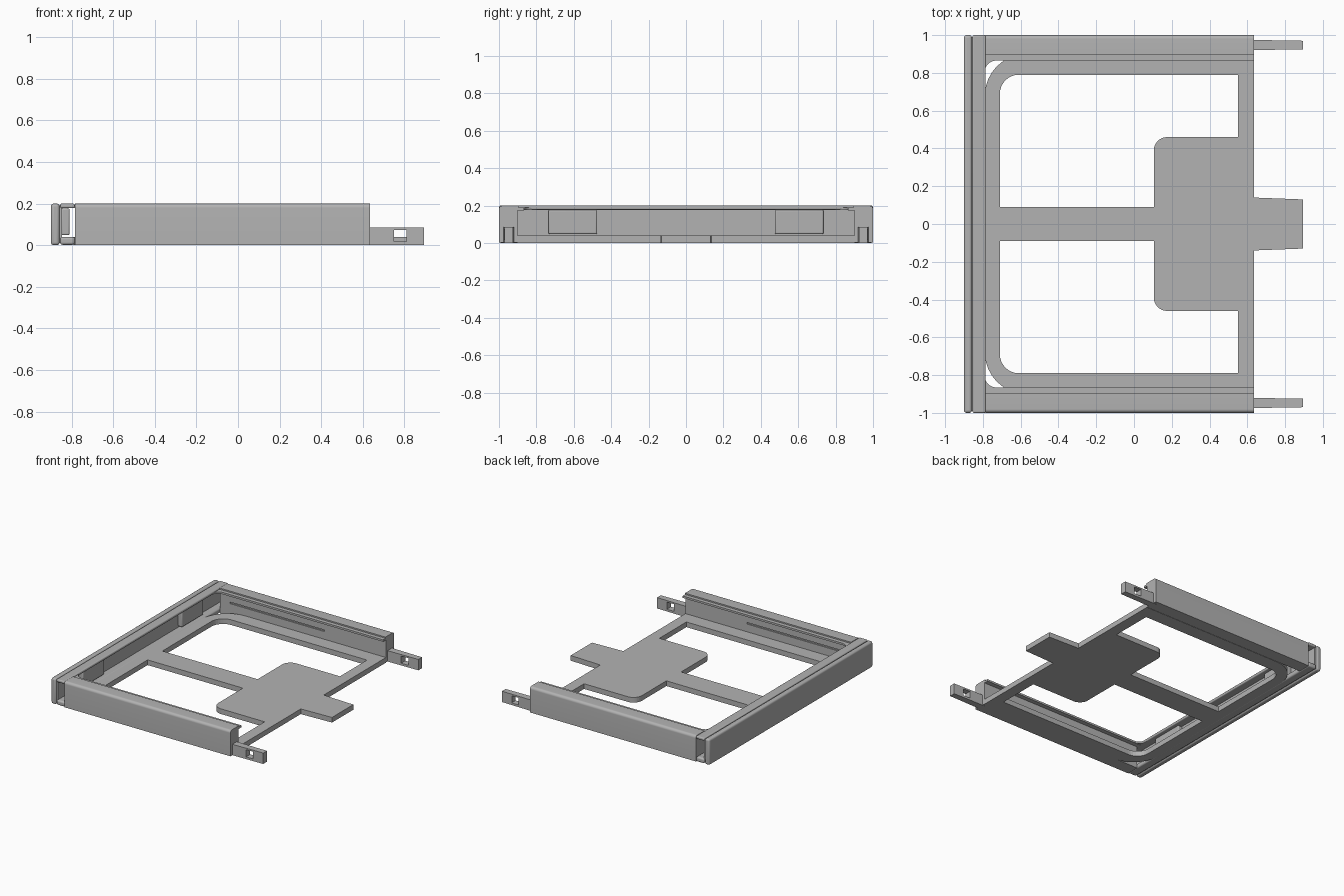
import bpy
import bmesh
import math
from mathutils import Vector

if "Cube" in bpy.data.objects:
    bpy.data.objects.remove(bpy.data.objects["Cube"], do_unlink=True)

grey = bpy.data.materials.new("plain grey")
grey.use_nodes = True
grey.diffuse_color = (0.45, 0.45, 0.45, 1)
grey.node_tree.nodes["Principled BSDF"].inputs["Base Color"].default_value = grey.diffuse_color


def rounded(points, steps=8):
    """Outline with (x, y, radius) corners turned into arcs."""
    out = []
    for i, p in enumerate(points):
        c = Vector(p[:2])
        if len(p) < 3:
            out.append(c)
            continue
        a = (Vector(points[i - 1][:2]) - c).normalized()
        b = (Vector(points[(i + 1) % len(points)][:2]) - c).normalized()
        half = a.angle(b) / 2
        centre = c + (a + b).normalized() * p[2] / math.sin(half)
        start = c + a * p[2] / math.tan(half) - centre
        end = c + b * p[2] / math.tan(half) - centre
        for k in range(steps + 1):
            v = start.lerp(end, k / steps) if k in (0, steps) else None
            if v is None:
                t = k / steps
                w = math.pi - 2 * half
                v = (start * math.sin((1 - t) * w) + end * math.sin(t * w)) / math.sin(w)
            out.append(centre + v)
    return out


def prism(name, points, low, high, axis="z", side=1):
    """Extrude an outline along z, or a (y, z) outline along x; side mirrors y."""
    bm = bmesh.new()
    vs = []
    for p in rounded(points):
        co = (p.x, p.y * side, low) if axis == "z" else (low, p.x * side, p.y)
        vs.append(bm.verts.new(co))
    face = bm.faces.new(vs)
    ext = bmesh.ops.extrude_face_region(bm, geom=[face])
    move = (0, 0, high - low) if axis == "z" else (high - low, 0, 0)
    bmesh.ops.translate(bm, vec=move, verts=[g for g in ext["geom"] if isinstance(g, bmesh.types.BMVert)])
    bmesh.ops.recalc_face_normals(bm, faces=bm.faces)
    mesh = bpy.data.meshes.new(name)
    bm.to_mesh(mesh)
    bm.free()
    ob = bpy.data.objects.new(name, mesh)
    bpy.context.collection.objects.link(ob)
    mesh.materials.append(grey)
    return ob


def box(name, x, y, z, bevel=0):
    ob = prism(name, [(x[0], y[0]), (x[1], y[0]), (x[1], y[1]), (x[0], y[1])], *z)
    if bevel:
        m = ob.modifiers.new("soft edges", "BEVEL")
        m.width = bevel
        m.segments = 4
    return ob


def cut(ob, cutter):
    m = ob.modifiers.new("opening", "BOOLEAN")
    m.operation = "DIFFERENCE"
    m.solver = "EXACT"
    m.object = cutter
    cutter.hide_render = True
    cutter.hide_set(True)
    cutter.display_type = "WIRE"


parts = []

# Flat base with rounded front corners and a rear tongue
half = [(0.635, 0.9), (0.635, 0.14), (0.895, 0.13)]
outline = [(-0.79, 0.9, 0.22)] + half + [(x, -y) for x, y in reversed(half)] + [(-0.79, -0.9, 0.22)]
base = prism("base_frame", outline, 0, 0.04)
parts.append(base)

# Two openings leave the centre bar and the rounded middle pad
opening = [(-0.71, 0.09), (0.105, 0.09), (0.105, 0.46, 0.07), (0.55, 0.46), (0.55, 0.79), (-0.71, 0.79, 0.1)]
for side in (1, -1):
    cut(base, prism("base_opening_cutter", opening, -0.1, 0.1, side=side))

# Front panel, its backing wall and the two lips of the channel
parts.append(box("front_panel", (-0.9, -0.858), (-1, 1), (0, 0.2), 0.014))
parts.append(box("front_backing", (-0.87, -0.846), (-0.99, 0.99), (0.01, 0.19)))
parts.append(box("front_lower_lip", (-0.855, -0.785), (-1, 1), (0.002, 0.04), 0.012))
parts.append(box("front_upper_lip", (-0.855, -0.785), (-1, 1), (0.178, 0.2), 0.008))

rail = [(0.9, 0.002), (1, 0.002), (1, 0.2, 0.02), (0.895, 0.2), (0.895, 0.19),
        (0.865, 0.19), (0.865, 0.175), (0.9, 0.175)]
fillet = [(-0.8, 0.9), (-0.8, 0.8), (-0.79, 0.8), (-0.79, 0.865, 0.06), (-0.725, 0.865), (-0.725, 0.9)]
arm = [(0.6, 0.92), (0.895, 0.925), (0.895, 0.97), (0.6, 0.975)]

for side, label in ((1, "back"), (-1, "front")):
    def span(a, b):
        return sorted((a * side, b * side))

    # Side rail with an inner lip and a shallow groove
    wall = prism(label + "_side_rail", rail, -0.785, 0.635, "x", side)
    cut(wall, box("groove_cutter", (-0.7, 0.11), span(0.88, 0.91), (0.1, 0.112)))
    parts.append(wall)

    # Curved web joining the lips at the corner
    parts.append(prism(label + "_corner_web", fillet, 0.178, 0.19, side=side))

    # Rear arm with a square latch hole
    latch = prism(label + "_rear_arm", arm, 0.001, 0.085, side=side)
    cut(latch, box("latch_cutter", (0.75, 0.81), span(0.9, 1), (0.018, 0.073)))
    parts.append(latch)

    # Raised pad behind the front panel
    parts.append(box(label + "_spacer_pad", (-0.85, -0.81), span(0.475, 0.735), (0.048, 0.178), 0.008))

# Smooth shading with crisp edges
bpy.ops.object.select_all(action="DESELECT")
for ob in parts:
    ob.select_set(True)
bpy.context.view_layer.objects.active = base
bpy.ops.object.shade_smooth_by_angle(angle=math.radians(35))
